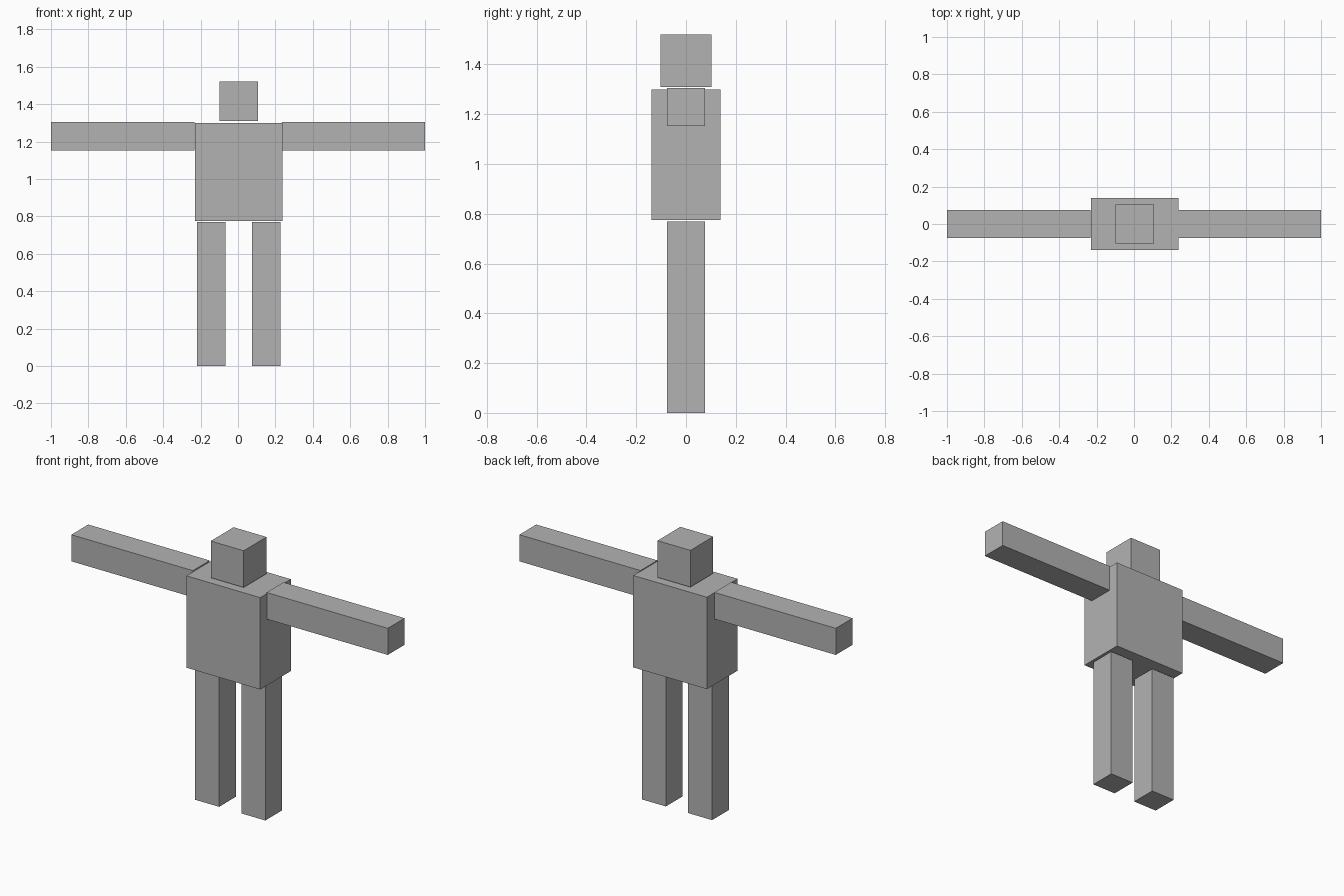
import bpy

if "Cube" in bpy.data.objects:
    bpy.data.objects.remove(bpy.data.objects["Cube"])

grey = bpy.data.materials.new("plain_grey")
grey.diffuse_color = (0.45, 0.45, 0.45, 1)
grey.use_nodes = True
grey.node_tree.nodes["Principled BSDF"].inputs["Base Color"].default_value = grey.diffuse_color


def box(name, x, y, z):
    """Add a box spanning the given (low, high) range on each axis."""
    spans = (x, y, z)
    bpy.ops.mesh.primitive_cube_add(size=1, location=[(a + b) / 2 for a, b in spans])
    ob = bpy.context.object
    ob.name = name
    ob.scale = [b - a for a, b in spans]
    bpy.ops.object.transform_apply(location=False, rotation=False, scale=True)
    ob.data.materials.append(grey)
    return ob


MID = 0.004     # body centre line
LIMB = 0.076    # half thickness of arms and legs

# Body and head
box("torso", (MID - 0.233, MID + 0.233), (-0.138, 0.138), (0.775, 1.30))
box("head", (MID - 0.104, MID + 0.104), (-0.103, 0.103), (1.31, 1.52))

# Arms and legs on both sides
for side, s in (("left", -1), ("right", 1)):
    inner = -0.232 if s < 0 else 0.234
    box("arm_" + side, sorted((inner, s * 1.0)), (-LIMB, LIMB), (1.153, 1.305))
    leg = MID + s * 0.146
    box("leg_" + side, (leg - LIMB, leg + LIMB), (-LIMB, LIMB), (0, 0.77))
